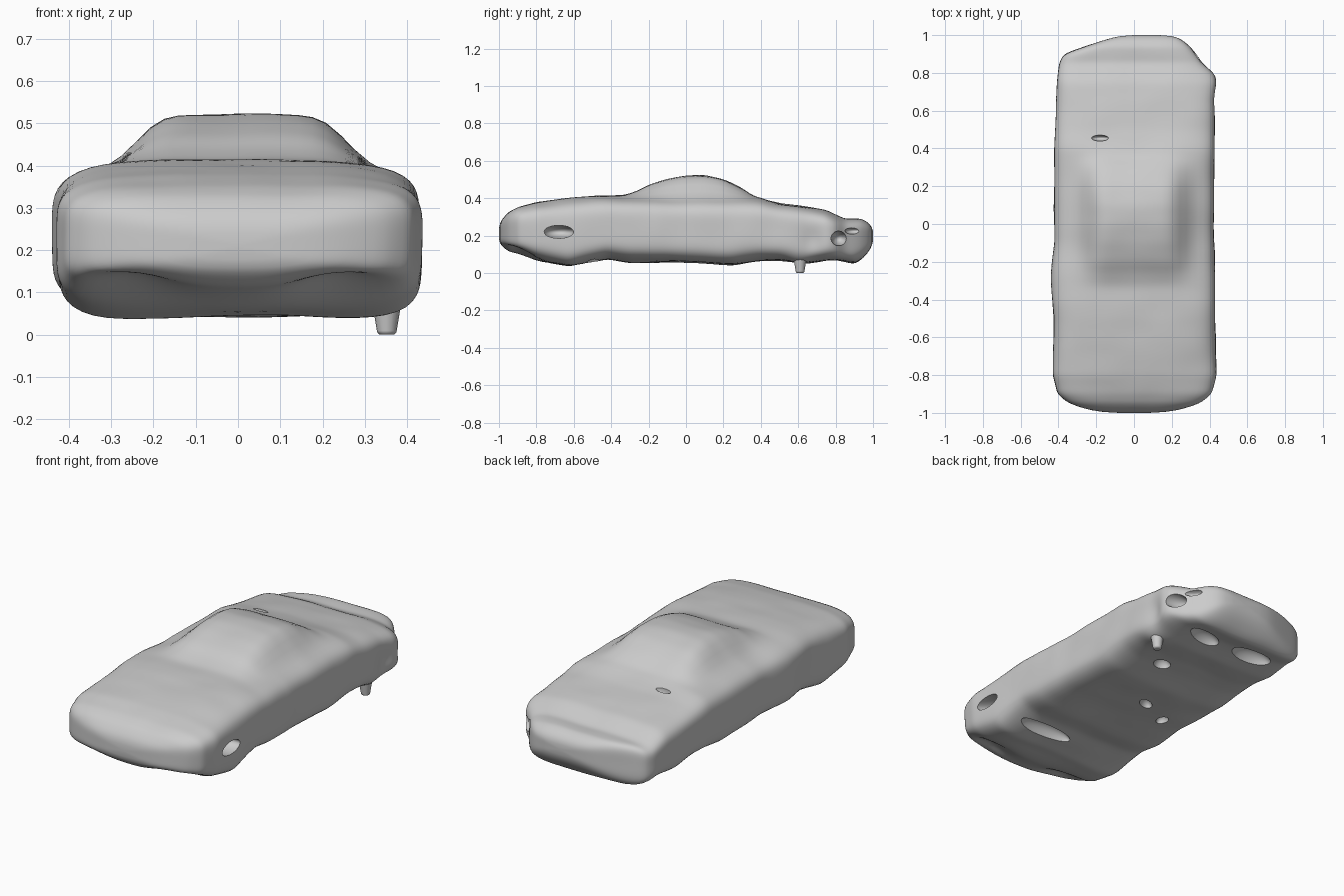
import bpy, bmesh, math
from mathutils import Vector, noise

if "Cube" in bpy.data.objects:
    bpy.data.objects.remove(bpy.data.objects["Cube"])

# Body stations: y, left x, right x, underside z, shoulder z
STATIONS = [
    (-1.004, -.13, .13, .165, .25), (-.985, -.24, .24, .145, .285), (-.95, -.345, .345, .115, .325),
    (-.90, -.405, .41, .10, .350), (-.80, -.433, .436, .065, .376), (-.62, -.427, .434, .025, .398),
    (-.50, -.427, .428, .055, .408), (-.42, -.433, .428, .075, .410), (-.30, -.44, .428, .055, .406),
    (-.10, -.423, .424, .058, .400), (.10, -.422, .424, .052, .400), (.25, -.422, .424, .042, .400),
    (.40, -.421, .428, .065, .397), (.50, -.417, .428, .068, .372), (.65, -.412, .427, .05, .353),
    (.75, -.407, .440, .065, .336), (.80, -.402, .426, .07, .312), (.85, -.397, .365, .06, .288),
    (.90, -.375, .328, .05, .291), (.94, -.265, .295, .073, .29), (.975, -.155, .255, .11, .27),
    (1.003, -.055, .195, .16, .235)]
# Cabin height above the shoulder along y
CABIN = [(-1.1, 0), (-.33, .006), (-.25, .035), (-.2, .066), (-.1, .103), (0, .120), (.1, .122),
         (.2, .102), (.3, .055), (.36, .012), (.42, 0), (1.1, 0)]
RING, ROWS = 96, 130


def sample(table, y):
    for a, b in zip(table, table[1:]):
        if y <= b[0]:
            t = (y - a[0]) / (b[0] - a[0])
            return [p + (q - p) * t for p, q in zip(a[1:], b[1:])]
    return list(table[-1][1:])


def smoothstep(a, b, v):
    t = min(1, max(0, (v - a) / (b - a)))
    return t * t * (3 - 2 * t)


def bell(v, centre, width):
    return math.exp(-((v - centre) / width) ** 2)


def section_point(y, k):
    xl, xr, z0, z1 = sample(STATIONS, y)
    # rounded-box section, points spread evenly around a square
    a = 2 * math.pi * k / RING
    c, s = math.cos(a), math.sin(a)
    n = 5.0
    r = 1 / (abs(c) ** n + abs(s) ** n) ** (1 / n)
    x = (xl + xr) / 2 + (xr - xl) / 2 * c * r
    z = (z0 + z1) / 2 + (z1 - z0) / 2 * s * r
    if s > 0:
        z += sample(CABIN, y)[0] * (1 - smoothstep(.19, .305, abs(x - .008)))
    else:
        # undercut behind the nose, on either side of the centre keel
        z += .06 * bell(abs(x), .25, .11) * bell(y, -.89, .08) * -s
        # floor rises between the front fenders
        z += .018 * bell(x, .05, .25) * bell(y, -.63, .12) * -s
        # swelling around the stub
        z -= .02 * bell(x, .36, .06) * bell(y, .60, .05)
    # hollow of the right rear wheel arch
    if c > .6:
        x -= .015 * bell(y, .68, .05) * bell(z, .17, .07)
    return Vector((x, y, z))


def build_body():
    bm = bmesh.new()
    rings = []
    for i in range(ROWS + 1):
        y = -math.cos(math.pi * i / ROWS) * .45 + (2 * i / ROWS - 1) * .553
        rings.append([bm.verts.new(section_point(y, k)) for k in range(RING)])
    for a, b in zip(rings, rings[1:]):
        for k in range(RING):
            j = (k + 1) % RING
            bm.faces.new((a[k], a[j], b[j], b[k]))
    for ring in (rings[0], rings[-1]):
        centre = bm.verts.new(sum((v.co for v in ring), Vector()) / RING)
        for k in range(RING):
            bm.faces.new((ring[k], ring[(k + 1) % RING], centre))
    bmesh.ops.recalc_face_normals(bm, faces=bm.faces)
    for _ in range(5):
        bmesh.ops.smooth_vert(bm, verts=bm.verts, factor=.5, use_axis_x=True,
                              use_axis_y=True, use_axis_z=True)
    # gentle lumps
    bm.normal_update()
    for v in bm.verts:
        v.co += v.normal * .005 * noise.noise(v.co * 6) * (1 - smoothstep(.9, 1, abs(v.co.y)))
        v.co.y = max(-1, min(1, v.co.y))
    mesh = bpy.data.meshes.new("car_body")
    bm.to_mesh(mesh)
    bm.free()
    obj = bpy.data.objects.new("car_body", mesh)
    bpy.context.collection.objects.link(obj)
    return obj


def carve(body, centre, radii, turn=0):
    bpy.ops.mesh.primitive_uv_sphere_add(segments=24, ring_count=14, location=centre,
                                         rotation=(0, 0, turn))
    cutter = bpy.context.object
    cutter.name = "pocket_cutter"
    cutter.scale = radii
    cutter.hide_render = True
    mod = body.modifiers.new("pocket", 'BOOLEAN')
    mod.operation, mod.solver, mod.object = 'DIFFERENCE', 'EXACT', cutter
    bpy.context.view_layer.objects.active = body
    bpy.ops.object.modifier_apply(modifier=mod.name)
    bpy.data.objects.remove(cutter)


body = build_body()

# Openings in the right side, the rear corner, the underside and the rear deck
POCKETS = [
    ((.42, -.68, .22), (.10, .08, .035), 0),
    ((.42, .82, .185), (.11, .045, .04), 0),
    ((.36, .90, .225), (.06, .05, .02), 0),
    ((.19, -.50, .05), (.17, .045, .06), 0),
    ((-.15, .78, .05), (.13, .06, .07), 0),
    ((.17, .78, .05), (.11, .05, .06), .2),
    ((.16, .42, .055), (.05, .04, .05), 0),
    ((-.03, .06, .05), (.05, .03, .04), .5),
    ((-.21, -.02, .05), (.03, .04, .04), 0),
    ((-.18, .455, .385), (.045, .016, .04), 0),
]
for centre, radii, turn in POCKETS:
    carve(body, centre, radii, turn)

# Stub hanging below the right rear
bpy.ops.mesh.primitive_cone_add(vertices=16, radius1=.022, radius2=.04, depth=.11,
                                location=(.352, .61, .055))
peg = bpy.context.object
peg.name = "underside_stub"
bevel = peg.modifiers.new("soft_edge", 'BEVEL')
bevel.width, bevel.segments = .008, 3

for obj in (body, peg):
    bpy.ops.object.select_all(action='DESELECT')
    obj.select_set(True)
    bpy.context.view_layer.objects.active = obj
    bpy.ops.object.shade_smooth_by_angle(angle=math.radians(40))
